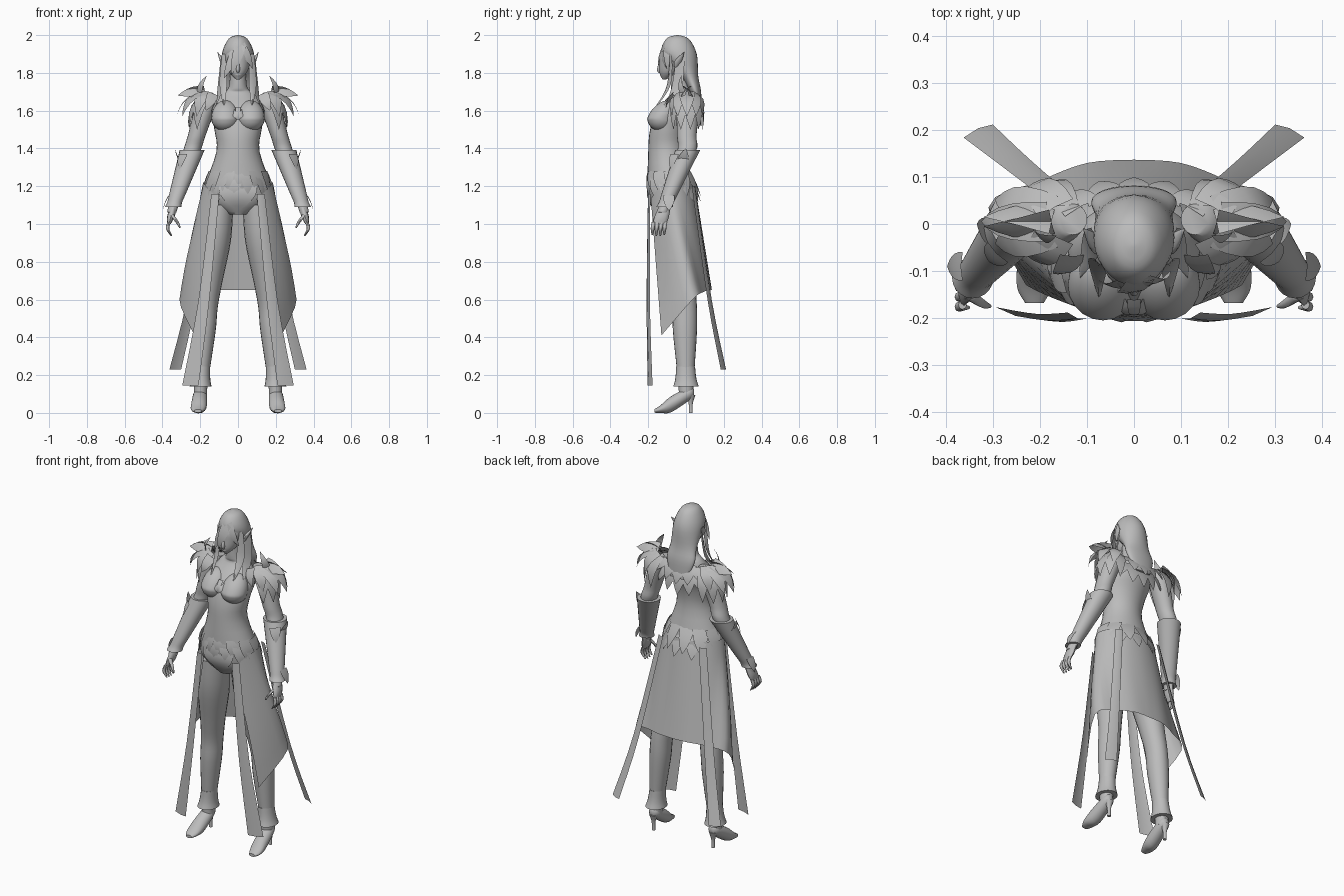
import bpy, bmesh, math
from mathutils import Vector

cube = bpy.data.objects.get("Cube")
if cube:
    bpy.data.objects.remove(cube)

shade = (.5, .5, .5, 1)
grey = bpy.data.materials.new("plain_grey")
grey.use_nodes = True
grey.diffuse_color = shade
grey.node_tree.nodes["Principled BSDF"].inputs["Base Color"].default_value = shade


def point(x, y, z):
    return Vector((x, y, z))


def blend(rows, steps=4):
    """Smooth curve through a list of equal-length rows of numbers."""
    rows = [Vector(row) for row in rows]
    curve = []
    for i, (start, end) in enumerate(zip(rows, rows[1:])):
        before, after = rows[max(i - 1, 0)], rows[min(i + 2, len(rows) - 1)]
        leave, arrive = (end - before) / 2, (after - start) / 2
        for k in range(steps):
            t = k / steps
            ease = t * t * (3 - 2 * t)
            curve.append(start.lerp(end, ease) + leave * t * (1 - t) ** 2 - arrive * t * t * (1 - t))
    return curve + [rows[-1]]


def build(name, grids, closed=False, paired=False):
    """Make one object from point grids; closed grids become capped tubes."""
    bm = bmesh.new()
    for grid in grids:
        loops = [[bm.verts.new(co) for co in row] for row in grid]
        for low, high in zip(loops, loops[1:]):
            for c in range(0 if closed else 1, len(low)):
                bm.faces.new((low[c - 1], low[c], high[c], high[c - 1]))
        if closed:
            bm.faces.new(loops[0])
            bm.faces.new(loops[-1])
    bmesh.ops.recalc_face_normals(bm, faces=bm.faces[:])
    mesh = bpy.data.meshes.new(name)
    bm.to_mesh(mesh)
    bm.free()
    mesh.materials.append(grey)
    mesh.shade_smooth()
    mesh.set_sharp_from_angle(angle=math.radians(50))
    part = bpy.data.objects.new(name, mesh)
    bpy.context.collection.objects.link(part)
    if paired:
        part.modifiers.new("other_side", "MIRROR")


def tube(rows, sides=20, upright=False):
    """Elliptical sections (x, y, z, half width, half depth), level or upright."""
    grid = []
    for x, y, z, width, depth in blend(rows):
        ring = []
        for k in range(sides):
            turn = math.tau * k / sides
            across, along = width * math.cos(turn), depth * math.sin(turn)
            offset = (across, 0, along) if upright else (across, along, 0)
            ring.append(point(x, y, z) + Vector(offset))
        grid.append(ring)
    return grid


def column(name, rows):
    """Body part on the centre line; rows are (y, z, half width, half depth)."""
    build(name, [tube([(0, *row) for row in rows], sides=28)], closed=True)


def limb(name, stations, depth=1.1):
    """Pair of round limbs through (joint, radius) stations."""
    build(name, [tube([(*joint, r, r * depth) for joint, r in stations])], closed=True, paired=True)


def feather(base, tip, width, out, bulge=.015):
    """A sharp leaf, ridged along its middle and bowed outwards."""
    out = out.normalized()
    side = (tip - base).cross(out).normalized() * width
    grid = []
    for k in range(6):
        t = k / 5
        taper = (1 - t) * (1 + 1.2 * t) + .01
        middle = base.lerp(tip, t) + out * bulge * math.sin(math.pi * t)
        grid.append([middle - side * taper, middle + out * width * taper / 8, middle + side * taper])
    return grid


def ribbon(rows, across, fold=-.006):
    """Folded band; rows are (x, y, z, half width)."""
    across = across.normalized()
    grid = []
    for x, y, z, width in blend(rows):
        middle = point(x, y, z)
        grid.append([middle - across * width, middle + point(0, fold, 0), middle + across * width])
    return grid


FRONT, OUTWARD, UP = point(0, -1, 0), point(1, 0, 0), point(0, 0, 1)

# Body
column("torso", [(-.1, 1.05, .05, .05), (-.08, 1.15, .18, .12), (-.1, 1.38, .115, .1),
                 (-.09, 1.5, .125, .1), (-.055, 1.6, .14, .1), (-.02, 1.69, .09, .06),
                 (-.03, 1.72, .05, .05), (-.04, 1.82, .04, .04)])
bust = point(.066, -.13, 1.56)
globe = []
for k in range(13):
    lift = math.pi * (k / 12 - .5) * .95
    radius = .075 * math.cos(lift)
    rise = max(0, math.sin(lift))
    center = bust + point(0, .035 * rise, .07 * math.sin(lift) + .025 * rise)
    globe.append((*center, radius, radius))
build("breasts", [tube(globe)], closed=True, paired=True)

# Head and hair
column("head", [(-.115, 1.765, .01, .01), (-.09, 1.8, .045, .05), (-.07, 1.85, .065, .072),
                (-.06, 1.9, .07, .078), (-.05, 1.95, .05, .06)])
column("nose", [(-.14, 1.8, .005, .005), (-.14, 1.82, .01, .014), (-.13, 1.87, .006, .006)])
column("lips", [(-.13, 1.78, .006, .003), (-.13, 1.79, .016, .008), (-.13, 1.8, .006, .003)])
column("hair", [(.075, 1.6, .05, .008), (.05, 1.7, .09, .03), (.02, 1.78, .082, .045),
                (-.035, 1.9, .085, .092), (-.045, 1.98, .05, .06), (-.045, 2, .005, .005)])
parting = point(.015, -.118, 1.95)
build("fringe", [feather(parting, point(-.075, -.12, 1.77), .032, point(-.3, -1, 0)),
                 feather(parting, point(-.035, -.14, 1.79), .03, FRONT),
                 feather(parting, point(.078, -.1, 1.82), .024, point(.4, -1, 0))])
build("hair_locks", [
    ribbon([(.072, -.08, 1.9, .015), (.078, -.09, 1.74, .022), (.075, -.15, 1.63, .004)], point(1, .5, 0)),
    ribbon([(.08, -.03, 1.88, .025), (.095, -.05, 1.72, .03), (.115, -.11, 1.63, .004)], point(.5, 1, 0)),
], paired=True)
build("ears", [tube([(.075, -.055, 1.83, .006, .008), (.085, -.04, 1.865, .012, .02),
                     (.108, -.01, 1.91, .001, .001)], sides=10)], closed=True, paired=True)

# Arms and forearm cuffs
shoulder, elbow = point(.17, .01, 1.62), point(.25, 0, 1.37)
wrist, knuckles = point(.34, -.11, 1.1), point(.365, -.14, 1)
limb("arms", [(shoulder + point(-.04, 0, .06), .03), (shoulder, .054), (shoulder.lerp(elbow, .6), .047),
              (elbow, .045), (wrist, .027), (wrist.lerp(knuckles, .4), .024)])
cuff = [(elbow.lerp(wrist, t), .064 - .026 * t) for t in (-.08, .2, .5, .8, .95)]
limb("forearm_cuffs", cuff + [(elbow.lerp(wrist, 1.04), .044)], depth=1)
build("cuff_points", [
    feather(elbow + point(.05, -.02, -.05), elbow + point(.085, 0, .03), .03, OUTWARD, bulge=.004),
    feather(elbow + point(.04, -.06, 0), elbow + point(.06, -.08, -.08), .03, FRONT + OUTWARD, bulge=.004),
    feather(wrist + point(.025, .02, .05), wrist + point(.058, .02, -.03), .03, OUTWARD, bulge=.004),
], paired=True)

# Hands
build("palms", [tube([(*wrist, .018, .03), (*wrist.lerp(knuckles, .6), .02, .038),
                      (*knuckles, .009, .036)], sides=12)], closed=True, paired=True)
fingers = []
for i in range(4):
    root = knuckles + point(0, .021 * i - .032, .01)
    bend = root + point(.008, -.005, -.035)
    end = root + point(-.012, -.006, -.075 + .004 * abs(i - 1.5))
    fingers.append(tube([(*root, .009, .01), (*bend, .009, .01), (*end, .004, .004)], sides=8))
thumb = wrist.lerp(knuckles, .5) + point(0, -.025, 0)
fingers.append(tube([(*thumb, .012, .012), (*(thumb + point(-.03, -.02, -.04)), .009, .009),
                     (*(thumb + point(-.045, -.025, -.07)), .004, .004)], sides=8))
build("fingers", fingers, closed=True, paired=True)

# Legs and heeled shoes
hip, knee, ankle = point(.1, -.08, 1.1), point(.167, -.008, .56), point(.198, 0, .14)
limb("legs", [(hip, .075), (hip.lerp(knee, .35), .086), (hip.lerp(knee, .75), .068), (knee, .06),
              (knee.lerp(ankle, .3), .058), (knee.lerp(ankle, .8), .042), (ankle, .036),
              (ankle + point(0, 0, -.05), .034)])
limb("trouser_cuffs", [(knee.lerp(ankle, t), .042 + .016 * t ** 9) for t in (.75, .85, .93, 1)], depth=1.16)
build("shoes", [tube([(.2, .042, .105, .014, .02), (.2, .015, .1, .034, .036), (.206, -.08, .045, .042, .042),
                      (.212, -.135, .02, .037, .02), (.212, -.168, .01, .02, .009)], upright=True)],
      closed=True, paired=True)
heel = point(.2, .025, 0)
limb("heels", [(heel, .01), (heel + point(0, 0, .05), .011), (heel + point(0, 0, .095), .025)], depth=1)

# Long skirt, open at the front
hem = blend([(.23, -.13, .41), (.31, .035, .6), (.2, .092, .64), (.1, .13, .65), (0, .137, .65)])
panel = []
for k in range(9):
    t = k / 8
    bow = 1 + .05 * math.sin(math.pi * t)
    row = []
    for i, low in enumerate(hem):
        turn = math.radians(-58 + 148 * i / (len(hem) - 1))
        drop = .12 * max(0, -math.sin(turn)) ** 2
        top = point(.185 * math.cos(turn), -.08 + .125 * math.sin(turn), 1.22 - drop)
        spot = top.lerp(low, t)
        spot.x *= bow
        row.append(spot)
    panel.append(row)
build("skirt", [panel], paired=True)

# Hanging ribbons and loin plate
build("front_ribbons", [ribbon([(.12, -.195, 1.16, .022), (.18, -.2, .6, .03), (.252, -.19, .145, .045)],
                               point(1, .3, 0))], paired=True)
build("back_ribbons", [ribbon([(.14, .04, 1.2, .022), (.245, .125, .6, .027), (.332, .198, .23, .034)],
                              point(1, -.45, 0), fold=.006)], paired=True)
build("loin_plate", [feather(point(0, -.19, 1.2), point(0, -.165, 1.07), .1, FRONT)])

# Pointed layers round the waist, flaring towards the back
waist_layers = []
for layer in range(2):
    for k in range(12):
        turn = math.tau * (k + layer / 2 + .25) / 12
        out = point(math.cos(turn), math.sin(turn), 0)
        base = point(.15 * out.x, -.09 + .105 * out.y, 1.28 - .03 * layer)
        flare = .035 + .03 * out.y
        tip = base + out * flare - point(0, 0, .12 + .015 * out.y)
        waist_layers.append(feather(base, tip, .042, out, bulge=.006))
build("waist_feathers", waist_layers)

# Shoulder guards of long layered blades
crest = point(.155, .005, 1.7)
guard = []
for layer in range(2):
    for k in range(5):
        turn = math.radians(34 * (k - 2) + 12 * layer)
        out = point(math.cos(turn), math.sin(turn), 0)
        base = crest + out * .03 - point(0, 0, .02 * layer)
        tip = crest + point((.17 - .06 * layer) * out.x, .085 * out.y, -.13 - .07 * layer)
        guard.append(feather(base, tip, .042, out + UP * .8, bulge=.03))
for tilt in (-1, 1):
    guard.append(feather(crest + OUTWARD * .02, crest + point(.165, .01 * tilt, -.02), .04,
                         UP - FRONT * tilt * 1.2, bulge=.012))
guard.append(feather(crest + point(.05, -.02, -.01), crest + point(.01, -.03, .085), .02, OUTWARD - FRONT * -1))
guard.append(feather(crest + point(-.025, -.07, -.01), crest + point(.015, -.11, -.1), .03, FRONT))
build("shoulder_feathers", guard, paired=True)

# Feathered collar over the upper back and small chest ornament
collar = []
for layer in range(2):
    for k in range(-2, 3):
        base = point(.055 * k, .05 - .004 * k * k, 1.68 - .04 * layer)
        tip = base + point(.018 * k, .05 - .004 * k * k - .015 * layer, -.11 - .03 * layer + .01 * k * k)
        collar.append(feather(base, tip, .042, point(.2 * k, 1, .3), bulge=.008))
build("back_collar", collar)
build("chest_ornament", [feather(point(.03 * k, -.16, 1.62 - .02 * abs(k)), point(0, -.19, 1.55), .014, FRONT)
                         for k in (-1, 0, 1)])
